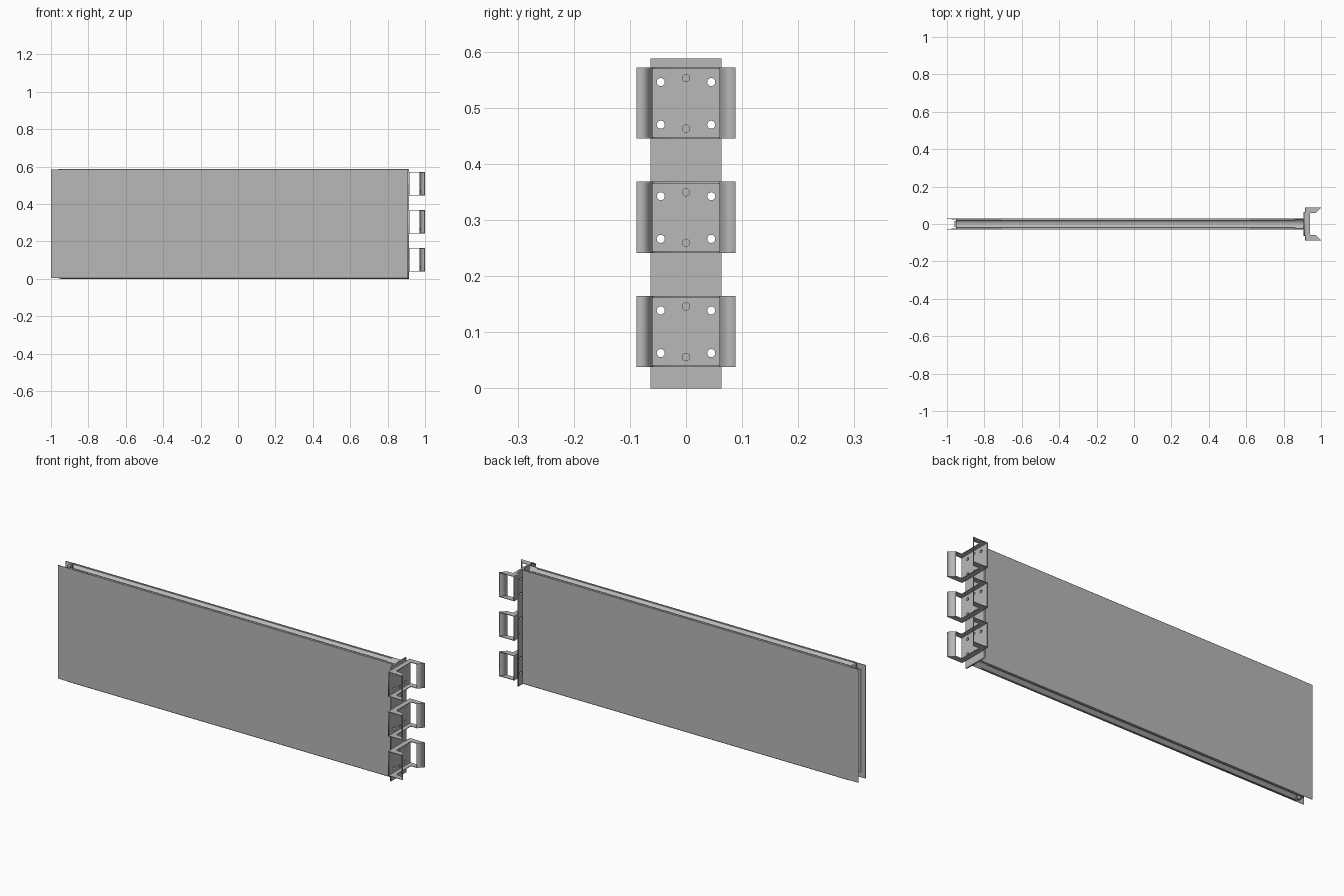
import bpy, math
from mathutils import Matrix

if "Cube" in bpy.data.objects:
    bpy.data.objects.remove(bpy.data.objects["Cube"])

steel = bpy.data.materials.new("steel_grey")
steel.diffuse_color = (0.48, 0.48, 0.48, 1)
steel.use_nodes = True
steel.node_tree.nodes["Principled BSDF"].inputs["Base Color"].default_value = steel.diffuse_color

# Orientation of flat sheets: columns are local x, local y, local normal
AXES = {"x": ((0, 0, 1), (1, 0, 0), (0, 1, 0)),   # outline in (y, z), thickness along x
        "y": ((1, 0, 0), (0, 0, -1), (0, 1, 0)),  # outline in (x, z), thickness along y
        "z": ((1, 0, 0), (0, 1, 0), (0, 0, 1))}   # outline in (x, y), thickness along z


def sheet(name, axis, lo, hi, outline, holes=()):
    """Filled outline with round holes, extruded from lo to hi along an axis."""
    cu = bpy.data.curves.new(name, "CURVE")
    cu.dimensions, cu.fill_mode = "2D", "BOTH"
    cu.extrude = (hi - lo) / 2
    loops = [outline]
    for u, v, r in holes:
        loops.append([(u + r * math.cos(i * math.tau / 20), v + r * math.sin(i * math.tau / 20))
                      for i in range(20)])
    for pts in loops:
        sp = cu.splines.new("POLY")
        sp.points.add(len(pts) - 1)
        for p, (u, v) in zip(sp.points, pts):
            p.co = (u, v, 0, 1)
        sp.use_cyclic_u = True
    tmp = bpy.data.objects.new(name + "_curve", cu)
    bpy.context.collection.objects.link(tmp)
    dg = bpy.context.evaluated_depsgraph_get()
    me = bpy.data.meshes.new_from_object(tmp.evaluated_get(dg))
    bpy.data.objects.remove(tmp)
    m = Matrix(AXES[axis]).to_4x4()
    m.translation["xyz".index(axis)] = (lo + hi) / 2
    me.transform(m)
    me.materials.clear()
    me.materials.append(steel)
    me.name = name
    ob = bpy.data.objects.new(name, me)
    bpy.context.collection.objects.link(ob)
    return ob


def rect(u0, u1, v0, v1):
    return [(u0, v0), (u1, v0), (u1, v1), (u0, v1)]


def channel(half, web, tip, t):
    """U section: flanges at +-half, web at v=web, open towards v=tip."""
    s = 1 if tip > web else -1
    return [(-half, web), (half, web), (half, tip), (half - t, tip),
            (half - t, web + s * t), (-half + t, web + s * t), (-half + t, tip), (-half, tip)]


TOP = 0.588
# Face panels
sheet("front_panel", "y", -0.030, -0.027, rect(-1, 0.91, 0.003, TOP - 0.003))
sheet("back_panel", "y", 0.027, 0.030, rect(-1, 0.91, 0.003, TOP - 0.003))

# Top and bottom rails with in-turned lips
for name, web, tip in (("bottom_rail", 0.028, 0.0), ("top_rail", TOP - 0.028, TOP)):
    sheet(name, "x", -0.95, 0.907, channel(0.027, web, tip, 0.003))
    for side in (-1, 1):
        z = min(tip, TOP - 0.003)
        sheet(name + "_lip", "z", z, z + 0.003,
              rect(-0.95, 0.86, *sorted((side * 0.019, side * 0.026))))
    z = (web + tip) / 2
    sheet(name + "_end_tab", "z", z - 0.012, z + 0.012, rect(-0.96, -0.948, -0.015, 0.015))

# Left stile, open outwards
stile = [(v, u) for u, v in channel(0.027, -0.95, -0.975, 0.003)]
sheet("left_stile", "z", 0.03, TOP - 0.03, stile)

# Brackets and their shared end plate
bolt_holes = []
for z0 in (0.038, 0.2415, 0.445):
    z1 = z0 + 0.127
    holes = [(y, z0 + dz, 0.0072) for y in (-0.045, 0.045) for dz in (0.025, 0.101)]
    bolt_holes += holes
    centre = [(0, z0 + dz, 0.0065) for dz in (0.018, 0.108)]
    sheet("bracket_base", "x", 0.914, 0.918, rect(-0.088, 0.088, z0, z1), holes + centre)
    # C-shaped flanges above and below
    half = [(0.915, 0.088), (1.0, 0.088), (0.974, 0.060), (0.945, 0.060), (0.940, 0.055)]
    c_shape = half + [(x, -y) for x, y in reversed(half)]
    for z in (z0, z1 - 0.003):
        sheet("bracket_flange", "z", z, z + 0.003, c_shape)
    # Slanted cable-retaining flaps
    for s in (-1, 1):
        sheet("bracket_flap", "z", z0, z1,
              [(0.974, s * 0.060), (1.0, s * 0.088), (0.996, s * 0.088), (0.971, s * 0.061)])

sheet("end_plate", "x", 0.907, 0.914, rect(-0.063, 0.063, 0, TOP), bolt_holes)
